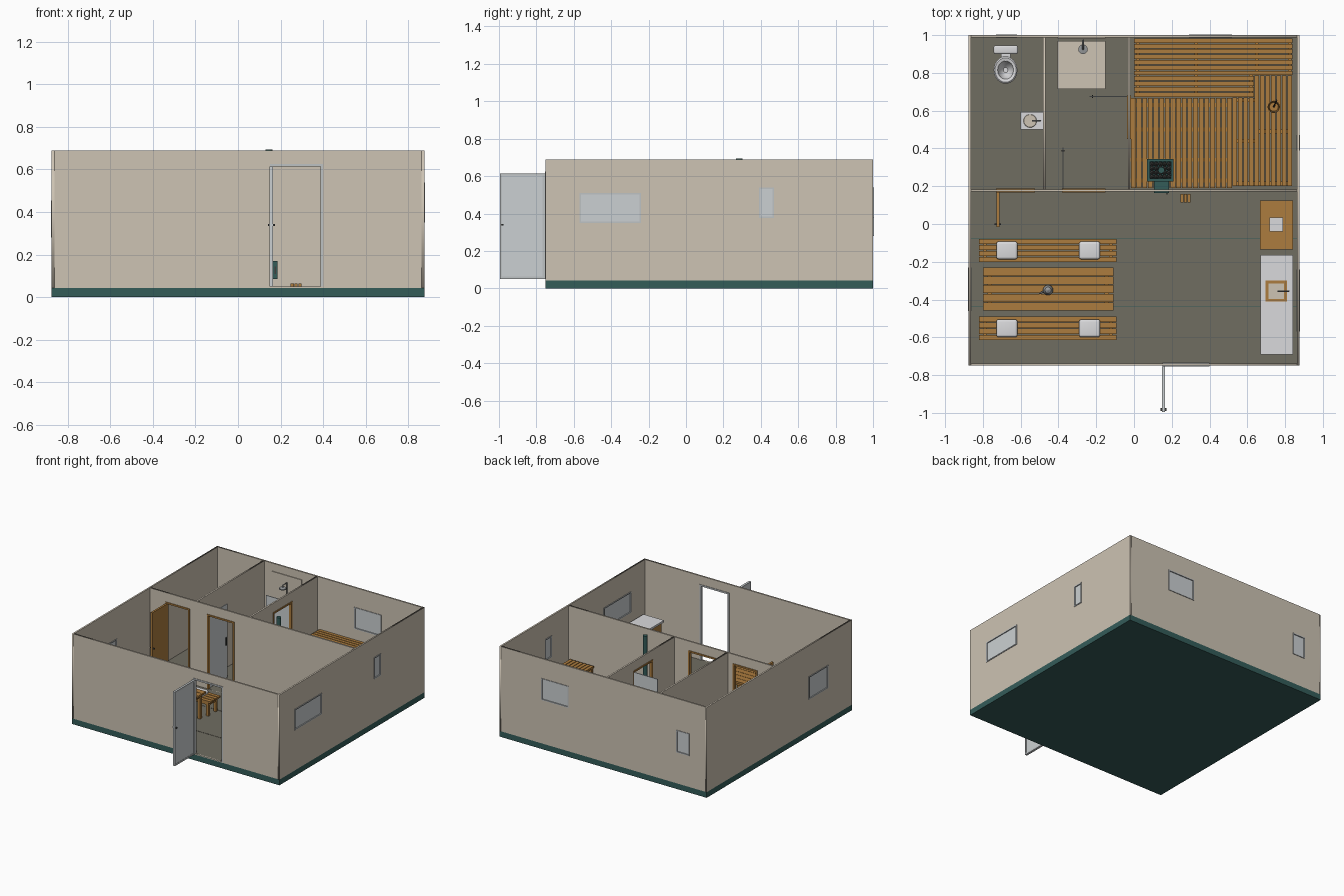
import bpy, bmesh, math, random
from mathutils import Matrix, Vector

if "Cube" in bpy.data.objects:
    bpy.data.objects.remove(bpy.data.objects["Cube"])

random.seed(4)


def material(name, *rgb):
    m = bpy.data.materials.new(name)
    m.diffuse_color = [((c / 255 + 0.055) / 1.055) ** 2.4 for c in rgb] + [1]
    m.use_nodes = True
    m.node_tree.nodes["Principled BSDF"].inputs["Base Color"].default_value = m.diffuse_color
    return m


WALL = material("beige wall", 205, 195, 179)
TEAL = material("dark teal", 52, 92, 89)
FLOOR = material("grey floor", 112, 109, 97)
WOOD = material("warm wood", 172, 124, 62)
WHITE = material("white ceramic", 218, 218, 220)
GLASS = material("pale glass", 203, 208, 210)
FRAME = material("light grey frame", 190, 194, 196)
STONE = material("dark stone", 62, 64, 62)
METAL = material("steel", 150, 153, 155)
BASE, TOP, T = 0.05, 0.69, 0.012


def finish(name, bm, mat, smooth=False):
    bmesh.ops.recalc_face_normals(bm, faces=bm.faces)
    me = bpy.data.meshes.new(name)
    bm.to_mesh(me)
    bm.free()
    me.materials.append(mat)
    ob = bpy.data.objects.new(name, me)
    bpy.context.collection.objects.link(ob)
    if smooth:
        bpy.ops.object.select_all(action='DESELECT')
        ob.select_set(True)
        bpy.context.view_layer.objects.active = ob
        bpy.ops.object.shade_smooth_by_angle(angle=math.radians(40))
    return ob


def boxes(name, mat, *parts, bevel=0):
    """One object from boxes given as x0, x1, y0, y1, z0, z1."""
    bm = bmesh.new()
    for x0, x1, y0, y1, z0, z1 in parts:
        m = Matrix.Translation(((x0 + x1) / 2, (y0 + y1) / 2, (z0 + z1) / 2))
        bmesh.ops.create_cube(bm, size=1, matrix=m @ Matrix.Diagonal((x1 - x0, y1 - y0, z1 - z0, 1)))
    if bevel:
        bmesh.ops.bevel(bm, geom=bm.edges[:], offset=bevel, segments=4, profile=0.5, affect='EDGES')
    return finish(name, bm, mat, bevel > 0)


def lathe(name, mat, profile, loc, sy=1, n=24):
    bm = bmesh.new()
    vs = [bm.verts.new((r, 0, z)) for r, z in profile]
    es = [bm.edges.new(p) for p in zip(vs, vs[1:])]
    bmesh.ops.spin(bm, geom=vs + es, cent=(0, 0, 0), axis=(0, 0, 1), angle=math.tau, steps=n)
    bmesh.ops.remove_doubles(bm, verts=bm.verts, dist=1e-5)
    bmesh.ops.transform(bm, matrix=Matrix.Translation(loc) @ Matrix.Diagonal((1, sy, 1, 1)), verts=bm.verts)
    return finish(name, bm, mat, True)


def tube(name, mat, pts, r):
    cu = bpy.data.curves.new(name, 'CURVE')
    cu.dimensions, cu.bevel_depth, cu.bevel_resolution, cu.use_fill_caps = '3D', r, 2, True
    sp = cu.splines.new('POLY')
    sp.points.add(len(pts) - 1)
    for p, co in zip(sp.points, pts):
        p.co = (*co, 1)
    cu.materials.append(mat)
    bpy.context.collection.objects.link(bpy.data.objects.new(name, cu))


def on_wall(axis, pos, u0, u1, z0, z1, t):
    return (u0, u1, pos - t / 2, pos + t / 2, z0, z1) if axis == 'x' else (pos - t / 2, pos + t / 2, u0, u1, z0, z1)


def wall(name, axis, pos, a, b, openings=()):
    """Flat outline with holes, extruded to the wall thickness."""
    cu = bpy.data.curves.new(name, 'CURVE')
    cu.dimensions, cu.fill_mode, cu.extrude = '2D', 'BOTH', T / 2
    for u0, u1, v0, v1 in [(a, b, 0.043, TOP), *openings]:
        sp = cu.splines.new('POLY')
        sp.points.add(3)
        for p, uv in zip(sp.points, [(u0, v0), (u1, v0), (u1, v1), (u0, v1)]):
            p.co = (*uv, 0, 1)
        sp.use_cyclic_u = True
    cu.materials.append(WALL)
    ob = bpy.data.objects.new(name, cu)
    bpy.context.collection.objects.link(ob)
    ob.rotation_euler = (math.pi / 2, 0, 0 if axis == 'x' else math.pi / 2)
    ob.location = (0, pos, 0) if axis == 'x' else (pos, 0, 0)


def border(name, mat, axis, pos, o, w, t, sill=True):
    u0, u1, v0, v1 = o
    parts = [(u0, u0 + w, v0, v1), (u1 - w, u1, v0, v1), (u0 + w, u1 - w, v1 - w, v1)]
    if sill:
        parts.append((u0 + w, u1 - w, v0, v0 + w))
    boxes(name, mat, *[on_wall(axis, pos, *p, t) for p in parts])


def window(name, axis, pos, o):
    border(name + "_frame", FRAME, axis, pos, o, 0.008, T + 0.008)
    boxes(name + "_glass", GLASS, on_wall(axis, pos, *o, 0.006))


def slats(name, x0, x1, y0, y1, z0, z1, n, along='x', gap=0.005):
    a, b = (y0, y1) if along == 'x' else (x0, x1)
    d = (b - a) / n
    s = [(a + i * d + gap / 2, a + (i + 1) * d - gap / 2) for i in range(n)]
    boxes(name, WOOD, *[(x0, x1, *q, z0, z1) if along == 'x' else (*q, y0, y1, z0, z1) for q in s])


# foundation and floor strips
boxes("foundation", TEAL, (-0.875, 0.875, -0.75, 1, 0, 0.043))
boxes("floor", FLOOR, *[(-0.865, 0.865, a, b, 0.043, BASE)
                        for a, b in [(-0.74, -0.436), (-0.433, -0.076), (-0.073, 0.99)]])

# outer and inner walls with openings
E = 0.875 - T / 2
front = (0.15, 0.40, BASE, 0.625)
wins = {"right_large_window": ('y', E, (-0.57, -0.24, 0.35, 0.51)),
        "right_small_window": ('y', E, (0.39, 0.47, 0.375, 0.54)),
        "left_window": ('y', -E, (-0.46, -0.23, 0.28, 0.455)),
        "back_large_window": ('x', 1 - T / 2, (0.29, 0.52, 0.375, 0.54)),
        "back_small_window": ('x', 1 - T / 2, (-0.73, -0.62, 0.28, 0.45))}
for name, w in wins.items():
    window(name, *w)
holes = lambda key: [w[2] for n, w in wins.items() if n.startswith(key)]
wall("front_wall", 'x', -0.75 + T / 2, -0.863, 0.863, [front])
wall("back_wall", 'x', 1 - T / 2, -0.863, 0.863, holes("back"))
wall("left_wall", 'y', -E, -0.75, 1, holes("left"))
wall("right_wall", 'y', E, -0.75, 1, holes("right"))
toilet_o, shower_o, sauna_o = (-0.73, -0.525, BASE, 0.62), (-0.38, -0.15, BASE, 0.62), (0.45, 0.68, BASE, 0.62)
wall("partition_wall", 'x', 0.177, -0.863, 0.863, [toilet_o, shower_o, (0.105, 0.185, 0.085, 0.17)])
wall("toilet_wall", 'y', -0.475, 0.183, 0.988)
wall("sauna_wall", 'y', -0.026, 0.183, 0.988, [sauna_o])

# door frames and opened doors
border("front_door_frame", FRAME, 'x', -0.75 + T / 2, front, 0.012, T + 0.008, False)
border("toilet_door_frame", WOOD, 'x', 0.177, toilet_o, 0.012, T + 0.01, False)
border("shower_door_frame", WOOD, 'x', 0.177, shower_o, 0.012, T + 0.01, False)
border("sauna_door_frame", WOOD, 'y', -0.026, sauna_o, 0.012, T + 0.01, False)
boxes("front_door", GLASS, (0.15, 0.163, -0.995, -0.75, BASE, 0.615))
border("front_door_rim", FRAME, 'y', 0.1565, (-0.995, -0.755, BASE, 0.615), 0.012, 0.017)
boxes("front_door_handle", STONE, (0.14, 0.173, -0.99, -0.975, 0.335, 0.343))
boxes("toilet_door", WOOD, (-0.728, -0.713, -0.015, 0.171, BASE, 0.61))
boxes("shower_door", GLASS, (-0.379, -0.373, 0.184, 0.405, BASE, 0.61))
boxes("sauna_door", GLASS, (-0.235, -0.03, 0.672, 0.678, BASE, 0.61))
boxes("door_handles", STONE, (-0.383, -0.367, 0.385, 0.392, 0.3, 0.36), (-0.223, -0.216, 0.666, 0.684, 0.3, 0.36),
      (-0.738, -0.703, -0.005, 0.003, 0.33, 0.338))

# toilet room
boxes("toilet_tank", WHITE, (-0.743, -0.615, 0.9, 0.945, 0.16, 0.28), bevel=0.01)
lathe("toilet_bowl", WHITE, [(0, BASE), (0.035, BASE), (0.033, 0.09), (0.06, 0.145), (0.063, 0.165), (0.056, 0.172),
                             (0.042, 0.168), (0.03, 0.13), (0.012, 0.11), (0, 0.11)], (-0.68, 0.815, 0), 1.15)
boxes("toilet_back", WHITE, (-0.705, -0.655, 0.86, 0.935, BASE, 0.165))
boxes("washbasin", WHITE, (-0.6, -0.481, 0.5, 0.592, 0.24, 0.262))
lathe("washbasin_bowl", WALL, [(0, 0.263), (0.033, 0.264), (0.035, 0.262)], (-0.55, 0.546, 0))
tube("washbasin_tap", METAL, [(-0.497, 0.546, 0.26), (-0.497, 0.546, 0.3), (-0.54, 0.546, 0.3)], 0.004)

# shower
boxes("shower_tray", WALL, (-0.405, -0.15, 0.715, 0.97, BASE, 0.062))
boxes("shower_panel", WALL, (-0.405, -0.15, 0.982, 0.988, 0.062, 0.63))
tube("shower_pipe", METAL, [(-0.27, 0.975, 0.25), (-0.27, 0.975, 0.58), (-0.27, 0.925, 0.58), (-0.27, 0.925, 0.56)], 0.004)
lathe("shower_head", METAL, [(0, 0.565), (0.025, 0.56), (0.025, 0.552), (0, 0.552)], (-0.27, 0.925, 0))

# sauna benches in two levels and floor boards
slats("sauna_floor_boards", -0.018, 0.52, 0.19, 0.668, 0.056, 0.064, 18, 'y')
boxes("floor_board_battens", WOOD, *[(-0.018, 0.52, y, y + 0.02, BASE, 0.056) for y in (0.22, 0.33, 0.49, 0.62)])
slats("upper_back_bench", 0, 0.84, 0.785, 0.985, 0.28, 0.295, 7)
slats("lower_back_bench", 0, 0.635, 0.67, 0.785, 0.16, 0.175, 4)
slats("upper_side_bench", 0.635, 0.84, 0.2, 0.785, 0.28, 0.295, 7, 'y')
slats("lower_side_bench", 0.52, 0.635, 0.2, 0.67, 0.16, 0.175, 4, 'y')
boxes("sauna_bench_supports", WOOD,
      *[(x, x + 0.02, 0.79, 0.98, BASE, 0.28) for x in (0.01, 0.32, 0.64, 0.815)],
      *[(x, x + 0.02, 0.675, 0.79, BASE, 0.16) for x in (0.01, 0.32, 0.61)],
      *[(0.64, 0.835, y, y + 0.02, BASE, 0.28) for y in (0.205, 0.48)],
      *[(0.525, 0.64, y, y + 0.02, BASE, 0.16) for y in (0.205, 0.43, 0.645)])
lathe("sauna_bucket", WOOD, [(0, 0.295), (0.026, 0.295), (0.033, 0.345), (0.028, 0.345), (0.023, 0.305), (0, 0.305)],
      (0.74, 0.62, 0), n=16)
tube("sauna_ladle", STONE, [(0.74, 0.62, 0.31), (0.755, 0.655, 0.375)], 0.004)

# stove with stones, fire tunnel through the wall and chimney
boxes("stove_body", TEAL, (0.075, 0.205, 0.23, 0.34, 0.065, 0.22))
boxes("stove_rim", TEAL, (0.07, 0.21, 0.225, 0.24, 0.2, 0.25), (0.07, 0.21, 0.33, 0.345, 0.2, 0.25),
      (0.07, 0.085, 0.24, 0.33, 0.2, 0.25), (0.195, 0.21, 0.24, 0.33, 0.2, 0.25))
boxes("stove_tunnel", TEAL, (0.105, 0.185, 0.163, 0.24, 0.085, 0.17))
boxes("stove_door_handle", STONE, (0.172, 0.178, 0.156, 0.163, 0.11, 0.145))
lathe("chimney", TEAL, [(0, 0.2), (0.017, 0.2), (0.017, 0.694), (0, 0.694)], (0.145, 0.285, 0), n=16)
bm = bmesh.new()
for i in range(5):
    for j in range(4):
        p = Vector((0.095 + i * 0.0225, 0.25 + j * 0.0225, 0.23 + random.uniform(0, 0.012)))
        bmesh.ops.create_icosphere(bm, subdivisions=1, radius=0.014, matrix=Matrix.Translation(p))
finish("stove_stones", bm, STONE)
boxes("firewood", WOOD, *[(0.247 + i * 0.018, 0.262 + i * 0.018, 0.115, 0.16, BASE, 0.064) for i in range(3)])


# dining table, two benches, cushions and a kettle
def legs(name, x0, x1, y0, y1, top, w):
    parts = [(x, x + w, y, y + w, BASE, top) for x in (x0, x1 - w) for y in (y0, y1 - w)]
    parts += [(x, x + w, y0 + w, y1 - w, top - 0.025, top) for x in (x0, x1 - w)]
    parts += [(x0 + w, x1 - w, y, y + 0.01, top - 0.02, top) for y in (y0, y1 - 0.01)]
    boxes(name, WOOD, *parts)


slats("table_top", -0.8, -0.108, -0.46, -0.23, 0.24, 0.255, 5, gap=0.003)
legs("table_legs", -0.775, -0.133, -0.445, -0.245, 0.24, 0.022)
for side, y in (("front", -0.552), ("back", -0.14)):
    slats(side + "_bench_seat", -0.82, -0.093, y - 0.064, y + 0.064, 0.155, 0.168, 4)
    legs(side + "_bench_legs", -0.8, -0.113, y - 0.055, y + 0.055, 0.155, 0.02)
    for k, x in (("left", -0.673), ("right", -0.235)):
        boxes(f"{side}_{k}_cushion", WHITE, (x - 0.056, x + 0.056, y - 0.047, y + 0.047, 0.167, 0.197), bevel=0.013)
lathe("kettle", METAL, [(0, 0.255), (0.024, 0.255), (0.027, 0.275), (0.016, 0.295), (0.005, 0.298), (0, 0.305)],
      (-0.455, -0.35, 0))
tube("kettle_spout", METAL, [(-0.475, -0.355, 0.265), (-0.5, -0.368, 0.292)], 0.005)

# kitchen counter with sink, and a side cabinet
boxes("kitchen_cabinet", WOOD, (0.685, 0.84, -0.685, -0.17, BASE, 0.28))
boxes("countertop", WHITE, (0.67, 0.843, -0.692, -0.165, 0.28, 0.295))
boxes("sink_rim", WOOD, (0.695, 0.81, -0.41, -0.3, 0.295, 0.298))
boxes("sink_basin", WALL, (0.712, 0.795, -0.396, -0.316, 0.298, 0.3))
tube("sink_tap", METAL, [(0.82, -0.355, 0.295), (0.82, -0.355, 0.345), (0.76, -0.355, 0.345)], 0.004)
boxes("cabinet_handles", STONE, *[(0.675, 0.685, y, y + 0.03, 0.235, 0.242) for y in (-0.615, -0.43, -0.25)])
boxes("side_cabinet", WOOD, (0.672, 0.84, -0.13, 0.12, BASE, 0.255), (0.666, 0.843, -0.135, 0.125, 0.255, 0.27))
boxes("side_cabinet_tray", WHITE, (0.718, 0.79, -0.04, 0.035, 0.27, 0.278))
